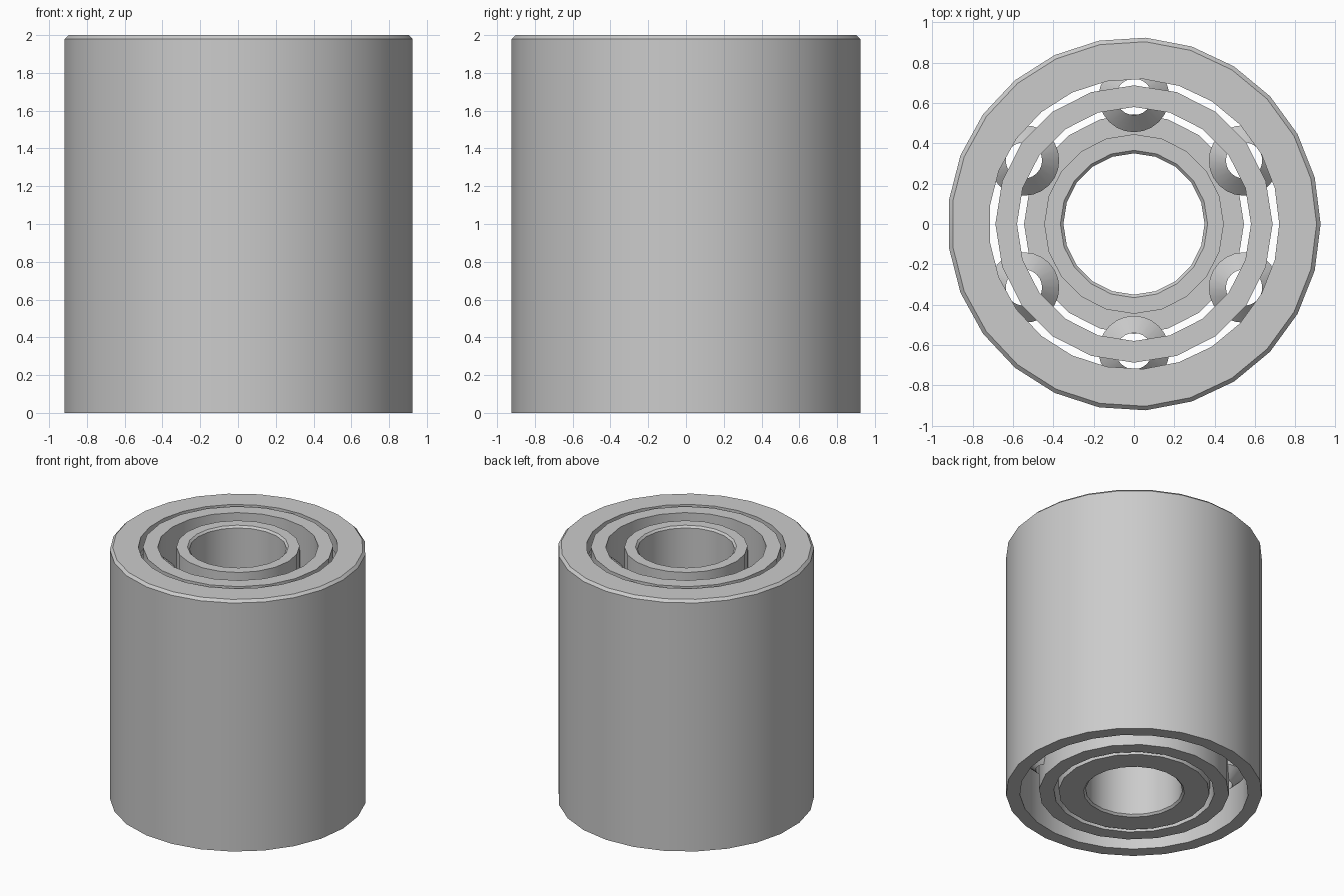
import bpy, math

cube = bpy.data.objects.get("Cube")
if cube:
    bpy.data.objects.remove(cube, do_unlink=True)

steel = bpy.data.materials.new("steel_grey")
steel.use_nodes = True
steel.diffuse_color = (0.6, 0.6, 0.6, 1)
steel.node_tree.nodes["Principled BSDF"].inputs["Base Color"].default_value = (0.6, 0.6, 0.6, 1)


def lathe(name, profile, sides, at=(0, 0, 0)):
    """Spin a closed (radius, height) profile about z."""
    verts, faces, n = [], [], len(profile)
    for i in range(sides):
        a = math.tau * i / sides
        verts += [(r * math.cos(a), r * math.sin(a), z) for r, z in profile]
    for i in range(sides):
        j = (i + 1) % sides
        for k in range(n):
            m = (k + 1) % n
            faces.append((i * n + k, j * n + k, j * n + m, i * n + m))
    mesh = bpy.data.meshes.new(name)
    mesh.from_pydata(verts, [], faces)
    mesh.materials.append(steel)
    obj = bpy.data.objects.new(name, mesh)
    obj.location = at
    bpy.context.collection.objects.link(obj)
    bpy.ops.object.select_all(action="DESELECT")
    obj.select_set(True)
    bpy.context.view_layer.objects.active = obj
    bpy.ops.object.shade_smooth_by_angle(angle=math.radians(30))
    return obj


H, LIP = 2.0, 0.12

# Outer ring: thin wall with an inward lip at the top
lathe("outer_ring", [(0.825, 0), (0.925, 0), (0.925, H - 0.02), (0.905, H),
                     (0.72, H), (0.72, H - LIP), (0.825, H - LIP)], 25)

# Cage sleeve between the rings
lathe("cage", [(0.58, 0), (0.687, 0), (0.687, H), (0.58, H)], 20)

# Inner ring: flange at the bottom, chamfered bore
lathe("inner_ring", [(0.365, 0), (0.545, 0), (0.545, LIP), (0.445, LIP),
                     (0.445, H), (0.365, H), (0.35, H - 0.015), (0.35, 0.015)], 20)

# Hollow rollers with tapered ends
roller = [(0.09, LIP), (0.175, LIP + 0.08), (0.175, H - LIP - 0.08), (0.09, H - LIP)]
for i in range(6):
    a = math.radians(30 + 60 * i)
    lathe(f"roller_{i + 1}", roller, 24, (0.63 * math.cos(a), 0.63 * math.sin(a), 0))
